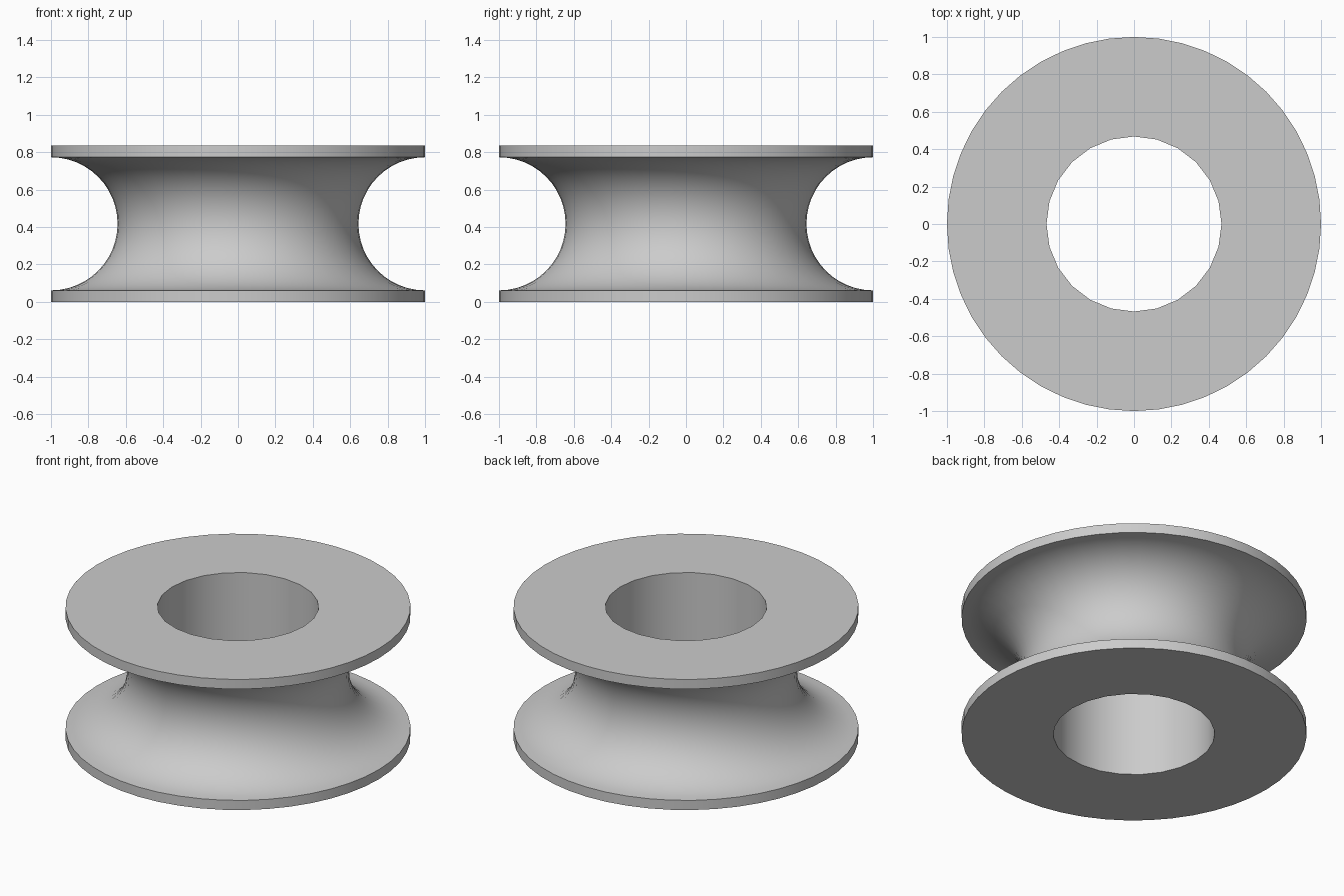
import bpy
import bmesh
from math import cos, sin, pi, radians

cube = bpy.data.objects.get("Cube")
if cube:
    bpy.data.objects.remove(cube, do_unlink=True)

HEIGHT, RADIUS = 0.835, 1.0
BORE_RADIUS, GROOVE_RADIUS = 0.468, 0.356
OUTER_SIDES, BORE_SIDES, GROOVE_STEPS = 48, 24, 24

grey = bpy.data.materials.new("plain grey")
grey.use_nodes = True
grey.diffuse_color = (0.6, 0.6, 0.6, 1)
grey.node_tree.nodes["Principled BSDF"].inputs["Base Color"].default_value = (0.6, 0.6, 0.6, 1)

bm = bmesh.new()


def ring(radius, z, sides):
    """Closed loop of vertices around the axis."""
    angles = [2 * pi * i / sides for i in range(sides)]
    return [bm.verts.new((radius * cos(a), radius * sin(a), z)) for a in angles]


def wall(lower, upper):
    """Quads between two rings with the same number of sides."""
    n = len(lower)
    for i in range(n):
        j = (i + 1) % n
        bm.faces.new((lower[i], lower[j], upper[j], upper[i]))


def cap(outer, inner):
    """Flat annulus; the outer ring has twice as many sides as the inner."""
    n, m = len(inner), len(outer)
    for i in range(n):
        a, b, c = outer[2 * i], outer[2 * i + 1], outer[(2 * i + 2) % m]
        p, q = inner[i], inner[(i + 1) % n]
        bm.faces.new((a, b, p))
        bm.faces.new((b, q, p))
        bm.faces.new((b, c, q))


# Outer skin: lower rim, half-round groove, upper rim
profile = [(RADIUS, 0)]
for k in range(GROOVE_STEPS + 1):
    t = pi * k / GROOVE_STEPS
    profile.append((RADIUS - GROOVE_RADIUS * sin(t), HEIGHT / 2 - GROOVE_RADIUS * cos(t)))
profile.append((RADIUS, HEIGHT))
skin = [ring(r, z, OUTER_SIDES) for r, z in profile]
for lower, upper in zip(skin, skin[1:]):
    wall(lower, upper)

# Straight bore and the two flat ends
bore = [ring(BORE_RADIUS, z, BORE_SIDES) for z in (0, HEIGHT)]
wall(*bore)
cap(skin[0], bore[0])
cap(skin[-1], bore[1])

bmesh.ops.recalc_face_normals(bm, faces=bm.faces)
mesh = bpy.data.meshes.new("grooved_pulley_wheel")
bm.to_mesh(mesh)
bm.free()
mesh.materials.append(grey)

wheel = bpy.data.objects.new("grooved_pulley_wheel", mesh)
bpy.context.collection.objects.link(wheel)
bpy.ops.object.select_all(action="DESELECT")
wheel.select_set(True)
bpy.context.view_layer.objects.active = wheel
bpy.ops.object.shade_smooth_by_angle(angle=radians(30))
